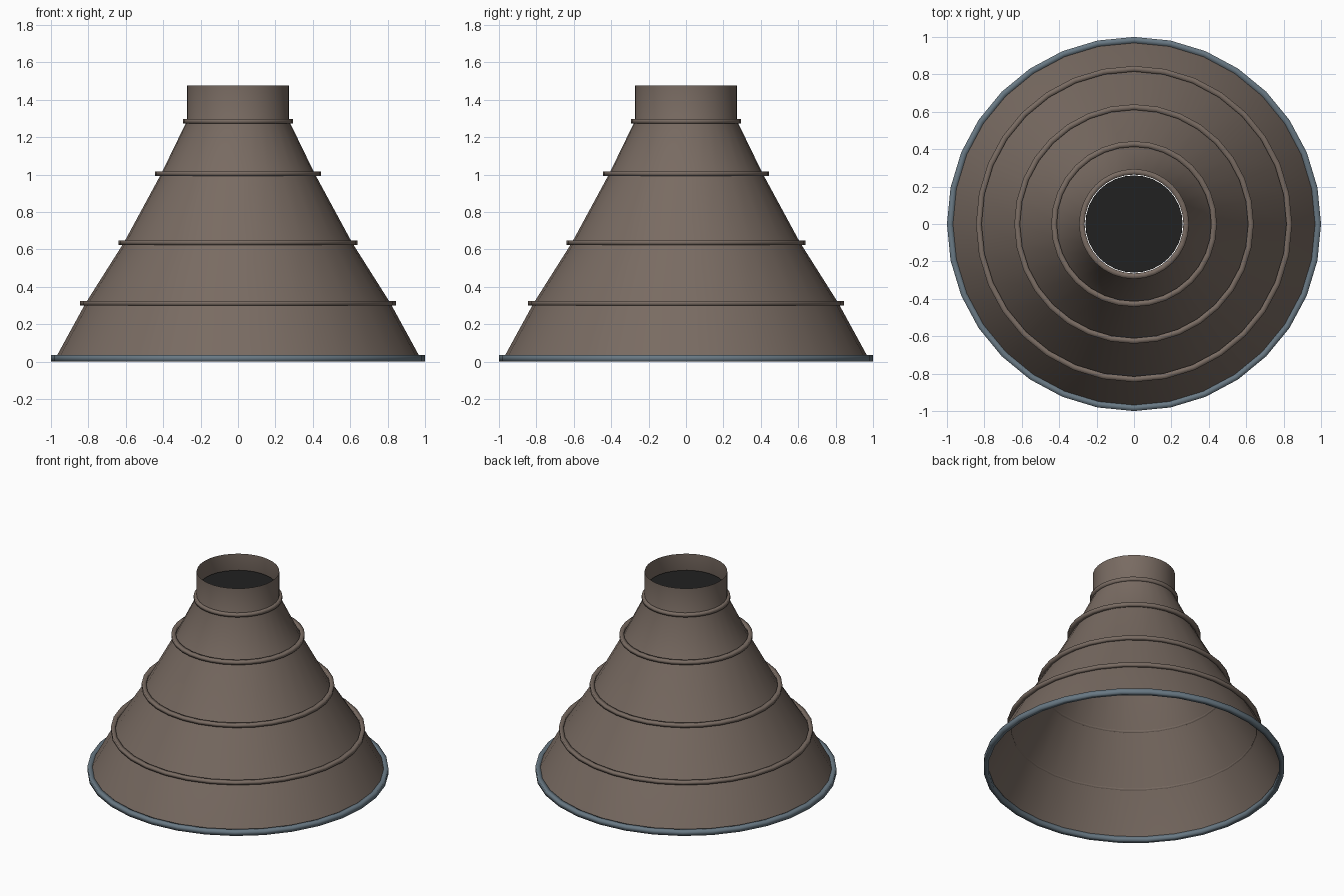
import bpy
import bmesh
from math import cos, sin, tau

SIDES = 32

cube = bpy.data.objects.get("Cube")
if cube:
    bpy.data.objects.remove(cube, do_unlink=True)


def material(name, rgb):
    mat = bpy.data.materials.new(name)
    mat.use_nodes = True
    mat.diffuse_color = (*rgb, 1)
    mat.node_tree.nodes["Principled BSDF"].inputs["Base Color"].default_value = (*rgb, 1)
    return mat


def lathe(name, profile, mat, closed=False):
    """Revolve (radius, height) points around the vertical axis."""
    bm = bmesh.new()
    loops = [[bm.verts.new((r * cos(tau * i / SIDES), r * sin(tau * i / SIDES), z))
              for i in range(SIDES)] for r, z in profile]
    pairs = list(zip(loops, loops[1:]))
    if closed:
        pairs.append((loops[-1], loops[0]))
    for low, high in pairs:
        for i in range(SIDES):
            j = (i + 1) % SIDES
            bm.faces.new((low[i], low[j], high[j], high[i]))
    if len(profile) == 1:
        bm.faces.new(loops[0])
    for face in bm.faces:
        face.smooth = len(profile) > 1
    mesh = bpy.data.meshes.new(name)
    bm.to_mesh(mesh)
    bm.free()
    mesh.materials.append(mat)
    obj = bpy.data.objects.new(name, mesh)
    bpy.context.collection.objects.link(obj)
    return obj


def band(name, inner, outer, bottom, top, mat):
    """Hoop with a rectangular cross-section."""
    return lathe(name, [(inner, bottom), (outer, bottom), (outer, top), (inner, top)], mat, True)


brown = material("warm brown metal", (0.19, 0.147, 0.122))
steel = material("blue grey steel", (0.14, 0.19, 0.23))
black = material("dark throat", (0.015, 0.015, 0.015))

# Thin flared shell with a straight neck, open at both ends
lathe("bell_shell", [(0.98, 0.01), (0.815, 0.312), (0.61, 0.636), (0.41, 1.005),
                     (0.274, 1.285), (0.274, 1.475)], brown)

# Stiffening hoops around the shell
for n, (radius, height) in enumerate([(0.845, 0.312), (0.64, 0.636),
                                      (0.443, 1.005), (0.294, 1.285)], 1):
    band(f"hoop_{n}", radius - 0.03, radius, height - 0.012, height + 0.012, brown)

# Steel rim at the open mouth
band("mouth_rim", 0.968, 1.0, 0.0, 0.035, steel)

# Dark disc inside the neck, with a narrow gap around it
lathe("throat_disc", [(0.26, 1.36)], black)
